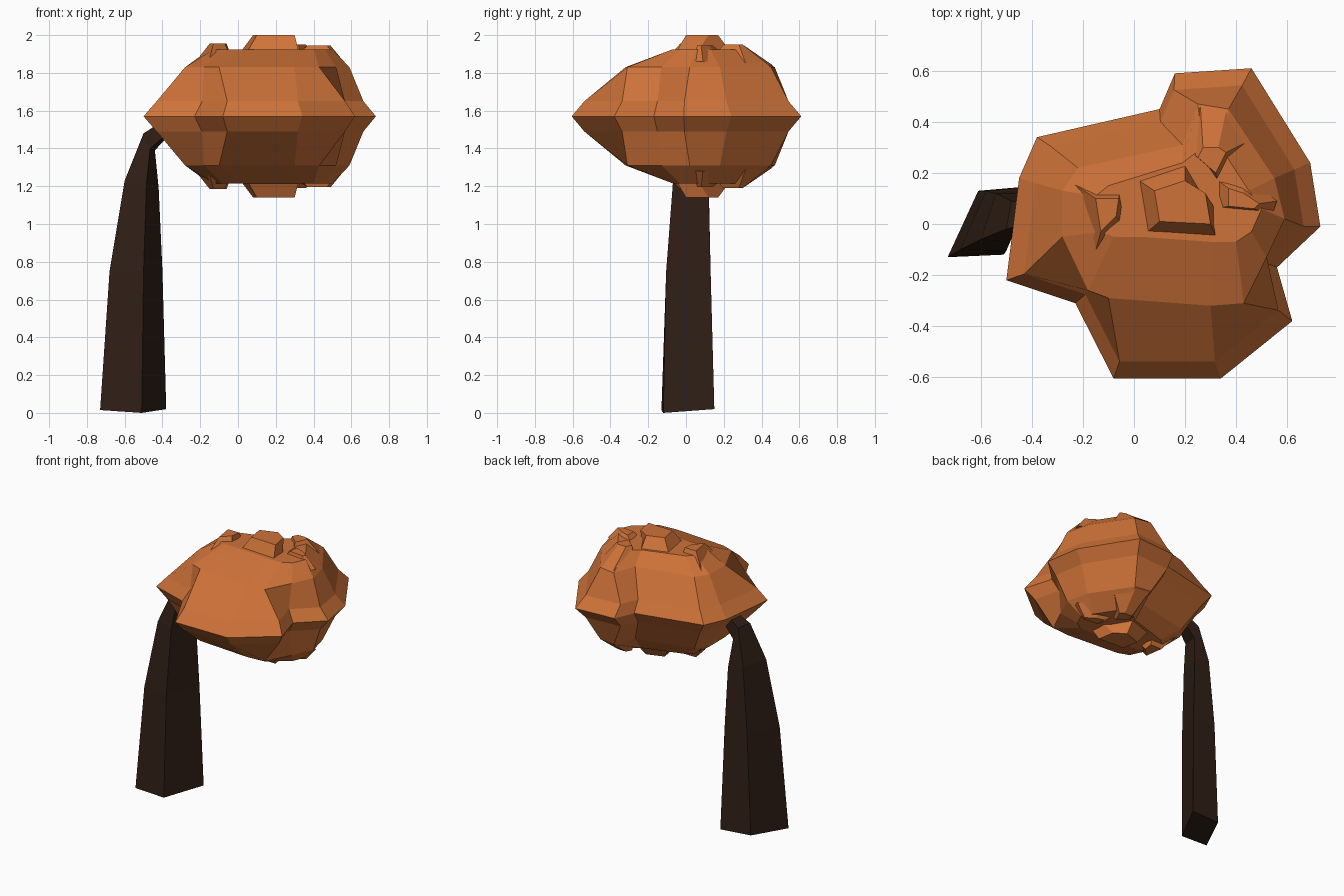
import bpy, bmesh

if "Cube" in bpy.data.objects:
    bpy.data.objects.remove(bpy.data.objects["Cube"])

MID = 1.57  # height of the canopy's widest line


def material(name, rgb):
    m = bpy.data.materials.new(name)
    m.diffuse_color = (*rgb, 1)
    m.use_nodes = True
    m.node_tree.nodes["Principled BSDF"].inputs["Base Color"].default_value = m.diffuse_color
    return m


ORANGE = material("autumn_leaves", (0.62, 0.17, 0.04))
BROWN = material("dark_bark", (0.03, 0.014, 0.008))


def loft(name, rings, mat, close_bottom=True, origin_z=0.0, mirrored=False):
    """Skin a stack of rings; the top is closed with a fan."""
    bm = bmesh.new()
    vr = [[bm.verts.new(p) for p in r] for r in rings]
    n = len(vr[0])
    for a, b in zip(vr, vr[1:]):
        for i in range(n):
            j = (i + 1) % n
            bm.faces.new((a[i], a[j], b[j], b[i]))
    top = vr[-1]
    c = bm.verts.new([sum(v.co[k] for v in top) / n for k in range(3)])
    for i in range(n):
        bm.faces.new((top[i], top[(i + 1) % n], c))
    if close_bottom:
        bm.faces.new(vr[0][::-1])
    bmesh.ops.recalc_face_normals(bm, faces=bm.faces)
    me = bpy.data.meshes.new(name)
    bm.to_mesh(me)
    bm.free()
    ob = bpy.data.objects.new(name, me)
    bpy.context.collection.objects.link(ob)
    ob.location.z = origin_z
    me.materials.append(mat)
    if mirrored:
        mod = ob.modifiers.new("upper_to_lower", "MIRROR")
        mod.use_axis = (False, False, True)
        mod.merge_threshold = 0.001
    return ob


def at(points, z):
    return [(x, y, z - MID) for x, y in points]


# Canopy: lobed outline, rising in three faceted tiers, mirrored downwards
rim = [(-.50, -.22), (-.23, -.31), (-.08, -.605), (.34, -.605), (.62, -.38),
       (.56, -.17), (.73, -.01), (.69, .24), (.46, .61), (.16, .59),
       (.10, .45), (-.38, .34), (-.45, .18)]
bevel = [(.13 + (x - .13) * .89, y * .89) for x, y in rim]
shoulder = [(-.28, -.05), (-.18, -.26), (-.10, -.29), (.30, -.32), (.43, -.31),
            (.52, -.13), (.59, .02), (.55, .18), (.37, .45), (.25, .47),
            (.19, .31), (-.22, .22), (-.28, .13)]
crown = [(-.13, -.03), (-.08, -.05), (.03, -.05), (.30, -.07), (.40, -.07),
         (.46, -.03), (.50, .06), (.45, .13), (.34, .30), (.27, .30),
         (.19, .24), (-.10, .15), (-.15, .11)]
loft("canopy", [at(rim, MID), at(bevel, 1.65), at(shoulder, 1.83), at(crown, 1.925)],
     ORANGE, False, MID, True)

# Small raised knobs on the crown (and beneath, by mirroring)
knobs = {
    "middle_knob": (1.88, 2.0,
                    [(-.01, .19), (.03, -.05), (.33, -.07), (.33, .04), (.20, .26)],
                    [(.08, .13), (.10, .01), (.30, .0), (.28, .12), (.20, .17)]),
    "left_knob": (1.84, 1.955,
                  [(-.24, .16), (-.16, -.14), (-.02, -.03), (-.05, .15)],
                  [(-.15, .10), (-.13, -.03), (-.07, .03), (-.06, .10)]),
    "right_knob": (1.86, 1.945,
                   [(.28, .05), (.54, .03), (.56, .09), (.42, .20), (.22, .25)],
                   [(.37, .07), (.47, .06), (.49, .08), (.43, .12), (.37, .14)]),
    "back_knob": (1.84, 1.95,
                  [(.20, .30), (.34, .10), (.44, .32), (.36, .44), (.26, .46)],
                  [(.25, .26), (.32, .20), (.36, .28), (.33, .30), (.27, .30)]),
}
for name, (z0, z1, low, high) in knobs.items():
    loft(name, [at(low, z0), at(high, z1)], ORANGE, True, MID, True)

# Four-sided trunk, tapering and bending into the canopy
trunk = [
    [(-.73, -.13, .015), (-.51, -.12, 0), (-.38, .15, .02), (-.61, .13, .03)],
    [(-.68, -.10, .75), (-.50, -.105, .75), (-.40, .13, .75), (-.58, .13, .76)],
    [(-.60, -.06, 1.23), (-.485, -.07, 1.21), (-.42, .12, 1.19), (-.54, .12, 1.23)],
    [(-.50, -.02, 1.48), (-.465, -.03, 1.40), (-.44, .09, 1.39), (-.48, .09, 1.48)],
    [(-.33, .02, 1.59), (-.31, .02, 1.53), (-.31, .07, 1.53), (-.33, .07, 1.59)],
]
loft("trunk", trunk, BROWN)
